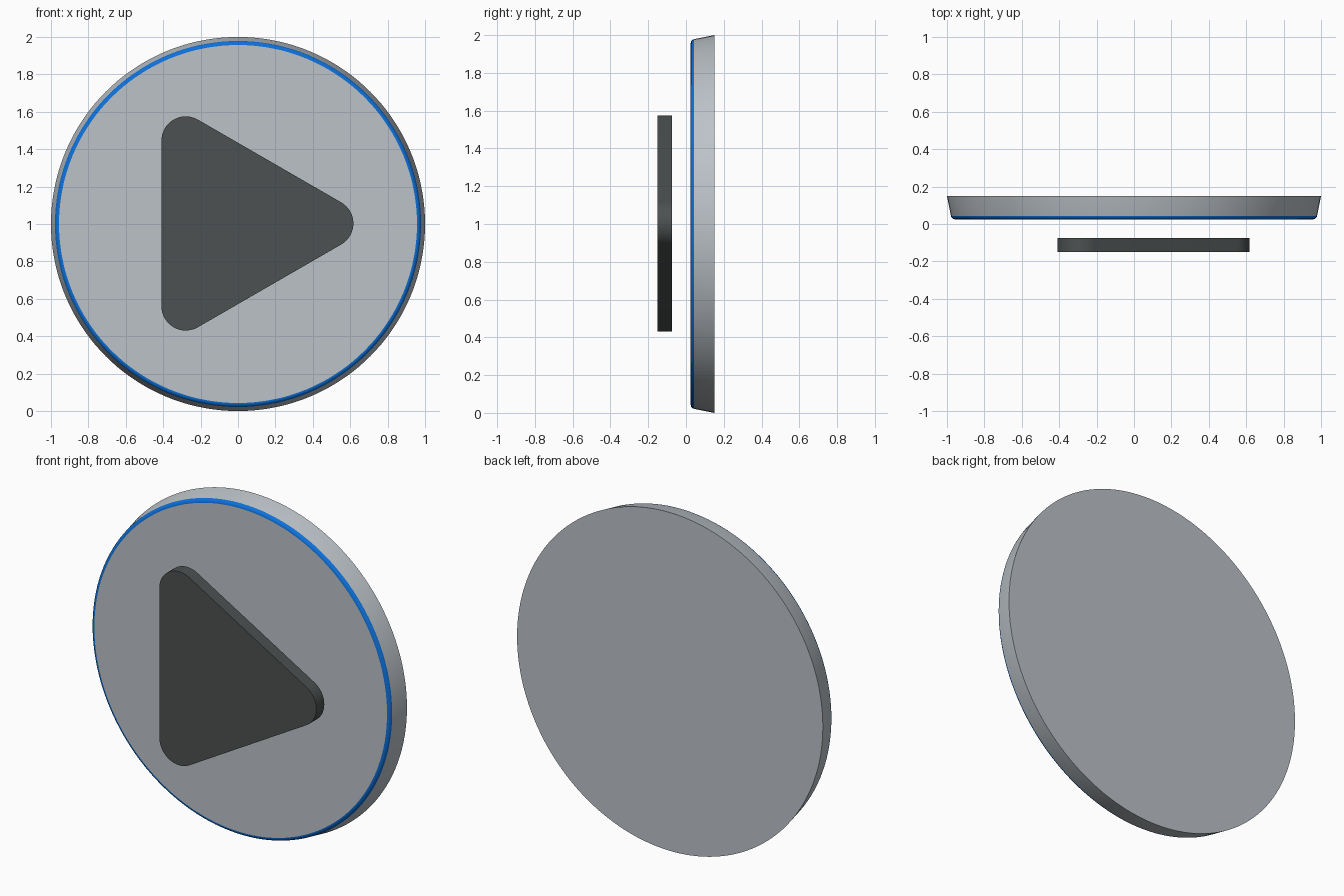
import bpy, bmesh
from math import sin, cos, pi, radians
from mathutils import Vector

cube = bpy.data.objects.get("Cube")
if cube:
    bpy.data.objects.remove(cube, do_unlink=True)


def material(name, rgb):
    mat = bpy.data.materials.new(name)
    mat.use_nodes = True
    mat.diffuse_color = (*rgb, 1)
    mat.node_tree.nodes["Principled BSDF"].inputs["Base Color"].default_value = (*rgb, 1)
    return mat


silver = material("silver grey", (0.50, 0.54, 0.575))
blue = material("bright blue", (0.004, 0.165, 0.70))
charcoal = material("charcoal", (0.073, 0.082, 0.082))


def loft(name, rings, mats, band_material=lambda i: 0):
    """Join equal rings of points into a solid with flat caps and smooth sides."""
    bm = bmesh.new()
    loops = [[bm.verts.new(p) for p in ring] for ring in rings]
    n = len(loops[0])
    for i, (a, b) in enumerate(zip(loops, loops[1:])):
        for j in range(n):
            k = (j + 1) % n
            face = bm.faces.new((a[j], a[k], b[k], b[j]))
            face.smooth = True
            face.material_index = band_material(i)
    bm.faces.new(loops[0])
    bm.faces.new(loops[-1])
    bmesh.ops.recalc_face_normals(bm, faces=bm.faces)
    mesh = bpy.data.meshes.new(name)
    bm.to_mesh(mesh)
    bm.free()
    for mat in mats:
        mesh.materials.append(mat)
    obj = bpy.data.objects.new(name, mesh)
    bpy.context.collection.objects.link(obj)
    return obj


# Round backing disc: blue rounded front edge, then a flared silver wall
STEPS, SIDES = 6, 144
FILLET = 0.022
profile = []
for s in range(STEPS + 1):
    a = radians(-90 + 78 * s / STEPS)
    profile.append((0.957 + FILLET * cos(a), 0.047 + FILLET * sin(a)))
profile.append((1.0, 0.15))


def circle(r, y):
    return [(r * cos(2 * pi * j / SIDES), y, 1 + r * sin(2 * pi * j / SIDES))
            for j in range(SIDES)]


loft("backing_disc", [circle(r, y) for r, y in profile], [silver, blue],
     lambda i: 1 if i < STEPS else 0)

# Floating triangle with rounded corners, pointing to the model's left
CORNER, ARC = 0.13, 16
outline = []
for k in range(3):
    mid = 2 * pi * k / 3
    centre = Vector((-0.024 + 0.511 * cos(mid), 1.003 + 0.511 * sin(mid)))
    for s in range(ARC + 1):
        a = mid + radians(-60 + 120 * s / ARC)
        outline.append(centre + CORNER * Vector((cos(a), sin(a))))

loft("pointer_triangle", [[(p.x, y, p.y) for p in outline] for y in (-0.15, -0.075)],
     [charcoal])
